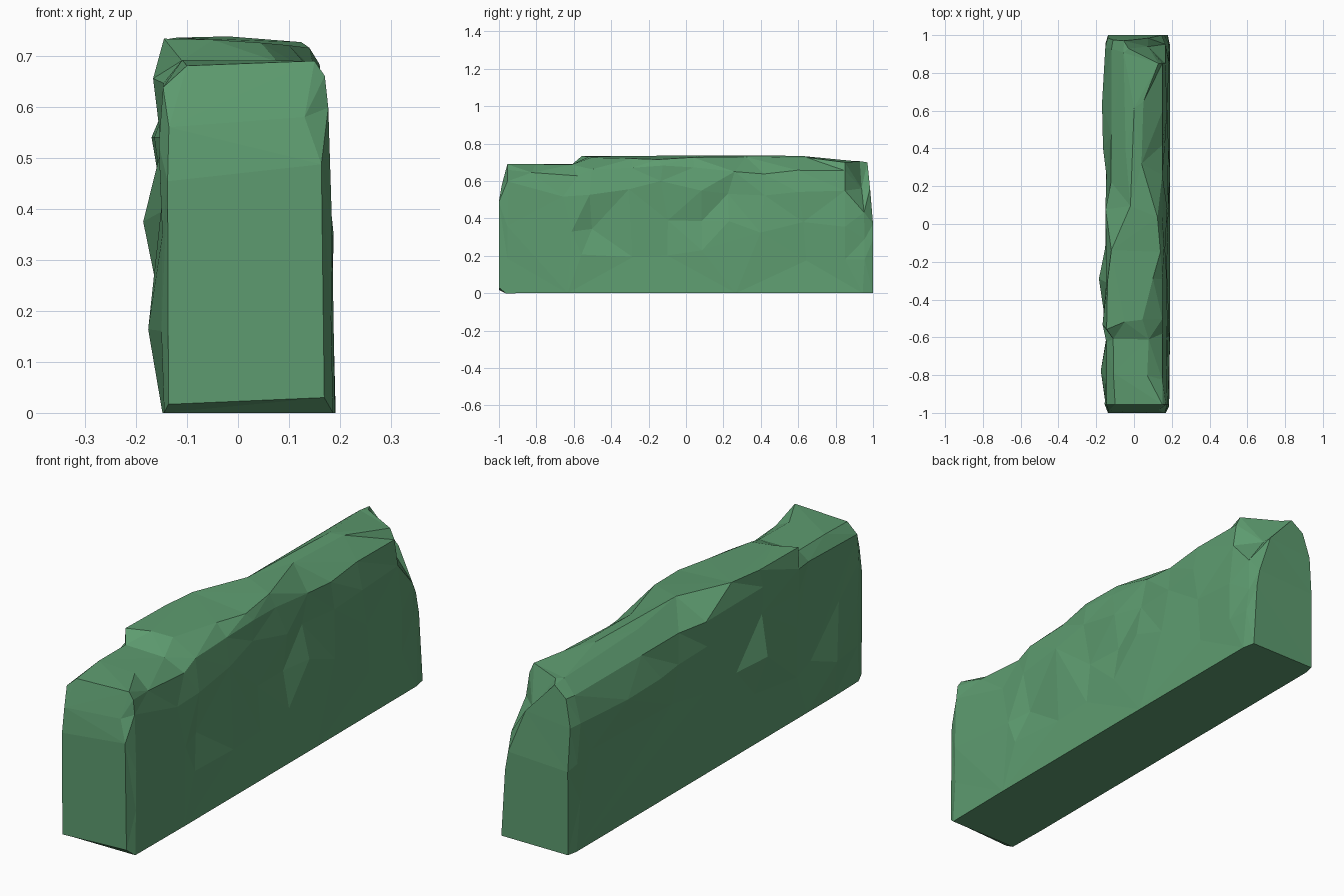
import bpy, bmesh, random

if "Cube" in bpy.data.objects:
    bpy.data.objects.remove(bpy.data.objects["Cube"])

random.seed(4)

# Wall stations: y, left top x, right top x, left top z, right top z, right shoulder z
stations = [
    (-1.00, -.105, .13, .59, .60, .50),
    (-.955, -.10, .15, .68, .69, .58),
    (-.80, -.11, .07, .69, .69, .55),
    (-.61, -.11, .08, .69, .685, .52),
    (-.53, -.145, .045, .733, .725, .55),
    (-.28, -.14, .10, .732, .72, .57),
    (-.12, -.12, .14, .735, .715, .60),
    (.06, -.025, .125, .738, .725, .57),
    (.25, -.04, .045, .722, .73, .52),
    (.42, -.05, .05, .712, .725, .50),
    (.62, -.05, .05, .712, .725, .54),
    (.85, -.055, .13, .707, .70, .56),
    (.97, -.055, -.02, .705, .705, .42),
    (1.00, -.06, -.04, .70, .69, .37),
]
# Stone bulges on the left and dents on the right: y, z, x shift
bulges = [(-.80, .19, -.025), (-.28, .38, -.042), (-.53, .65, -.02),
          (.42, .52, -.008), (.62, .52, -.015)]
dents = [(-.53, .36, -.025), (-.12, .36, -.018), (.06, .36, -.02), (.25, .52, -.025), (.62, .20, -.012)]


def shift(y, z, spots):
    return sum(d for sy, sz, d in spots if abs(y - sy) < .05 and abs(z - sz) < .08)


def ring(i, s):
    y, xl, xr, zl, zr, zs = s
    first, last = i == 0, i == len(stations) - 1
    end = first or last
    inset = .018 if end else 0
    k = min(1, zl / .70)
    # Left side, bottom to top; sloped shoulder towards the back
    pts = [(-.148 + inset * .6, 0)]
    sx = -.122 if y > .2 else -.147
    for z, x in ((.02 if first else .19, -.147), (.38, -.147), (.54, -.15), (.655, sx)):
        z *= k
        jit = 0 if end else random.uniform(-.006, .006)
        pts.append((x + inset * .6 + jit + shift(y, z, bulges),
                    z + (0 if end or z > .5 else random.uniform(-.03, .03))))
    # Top
    mid = .735 if .2 < y < .7 else (zl + zr) / 2 + .002
    pts += [(xl, zl), ((xl + xr) / 2, mid), (xr, zr)]
    # Right side, top to bottom; the back corner is cut away
    if y > .95:
        pts.append((.075, .56))
        low = [(zs, .165), (.30, .18), (.18, .187)]
    else:
        pts.append((max(xr + .02, .15) - inset, (zr + zs) / 2 + .025))
        low = [(zs, .176), (.36, .187), (.03 if first else .20, .187)]
    for z, x in low:
        jit = 0 if end else random.uniform(-.012, .002)
        pts.append((x - inset + jit + shift(y, z, dents),
                    z + (0 if end else random.uniform(-.03, .03))))
    pts.append((.19 - inset * .6, 0))
    out = []
    for x, z in pts:
        yy = y
        if not end and z > 0 and abs(y) < .82:
            yy += random.uniform(-.03, .03)
        if last:
            yy -= .03 * max(0, z - .40) / .3
        elif i == len(stations) - 2:
            yy -= .015 + .03 * max(0, z - .40) / .3
        if first:
            yy += .02 * max(0, z - .5) / .1
            if z == 0:
                yy += .03
        out.append((x, yy, z))
    return out


# Rough stone block lofted through the stations
bm = bmesh.new()
rings = [[bm.verts.new(p) for p in ring(i, s)] for i, s in enumerate(stations)]
n = len(rings[0])
for a, b in zip(rings, rings[1:]):
    for j in range(n):
        bm.faces.new((a[j], a[(j + 1) % n], b[(j + 1) % n], b[j]))
bm.faces.new(rings[0])
bm.faces.new(rings[-1])
bmesh.ops.recalc_face_normals(bm, faces=bm.faces)
bmesh.ops.triangulate(bm, faces=bm.faces)
mesh = bpy.data.meshes.new("stone_wall")
bm.to_mesh(mesh)
bm.free()
wall = bpy.data.objects.new("stone_wall", mesh)
bpy.context.collection.objects.link(wall)

# Thin the mesh into large irregular chiselled facets
dec = wall.modifiers.new("facets", "DECIMATE")
dec.ratio = .65

# Green stone
mat = bpy.data.materials.new("green_stone")
mat.diffuse_color = (.11, .33, .16, 1)
mat.use_nodes = True
mat.node_tree.nodes["Principled BSDF"].inputs["Base Color"].default_value = mat.diffuse_color
mesh.materials.append(mat)
